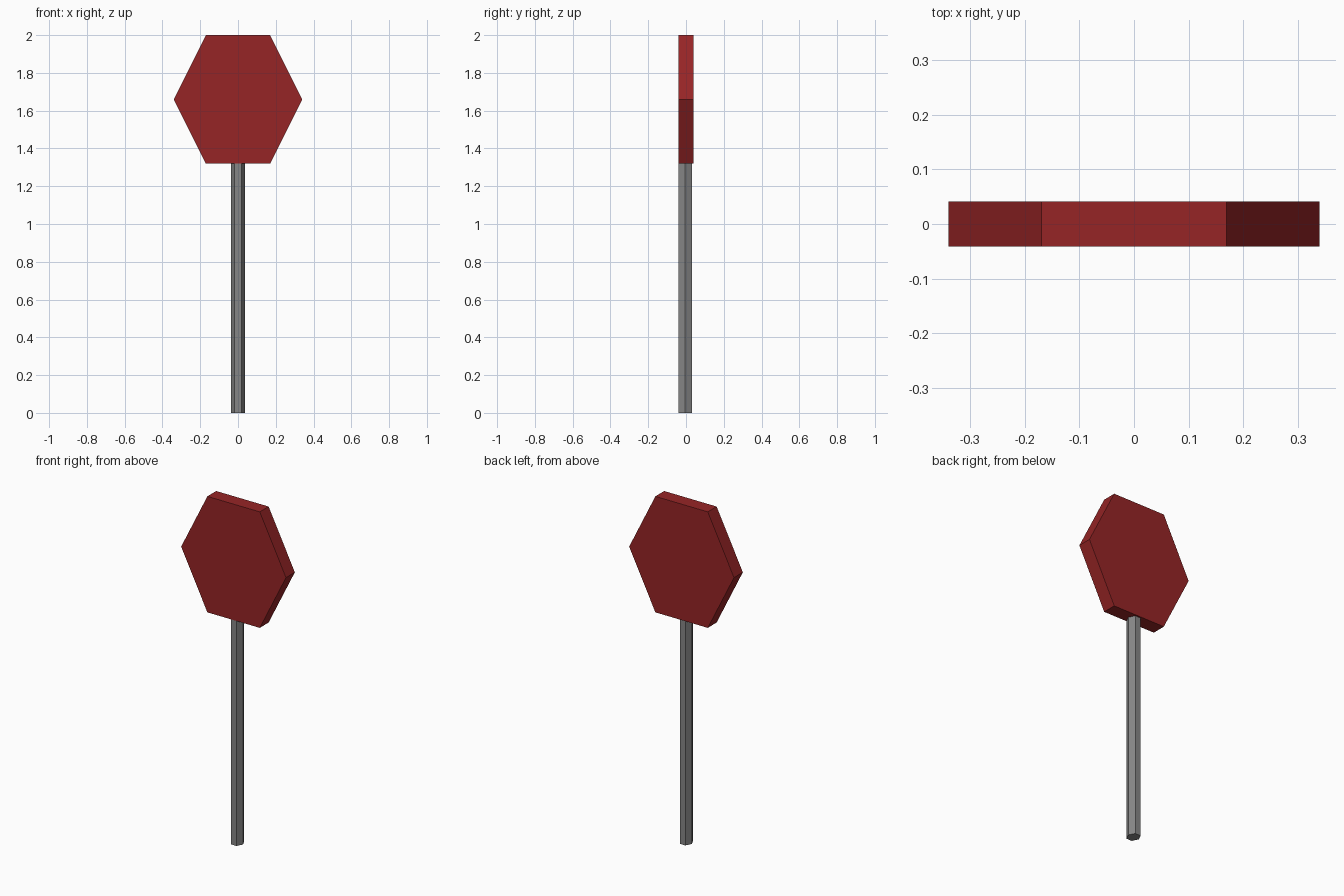
import bpy
import bmesh
from mathutils import Vector

cube = bpy.data.objects.get("Cube")
if cube:
    bpy.data.objects.remove(cube, do_unlink=True)


def make_material(name, color):
    mat = bpy.data.materials.new(name)
    mat.use_nodes = True
    mat.diffuse_color = color
    mat.node_tree.nodes["Principled BSDF"].inputs["Base Color"].default_value = color
    return mat


def hex_prism(name, radius, center, extrude, u, v, mat):
    """Hexagon as wide as it is tall, in the u/v plane, pushed along extrude."""
    half = radius / 2
    outline = [(radius, 0), (half, radius), (-half, radius),
               (-radius, 0), (-half, -radius), (half, -radius)]
    bm = bmesh.new()
    base = bm.faces.new([bm.verts.new(Vector(center) + u * a + v * b) for a, b in outline])
    result = bmesh.ops.extrude_face_region(bm, geom=[base], use_keep_orig=True)
    moved = [g for g in result["geom"] if isinstance(g, bmesh.types.BMVert)]
    bmesh.ops.translate(bm, verts=moved, vec=extrude)
    bmesh.ops.recalc_face_normals(bm, faces=bm.faces)
    mesh = bpy.data.meshes.new(name)
    bm.to_mesh(mesh)
    bm.free()
    mesh.materials.append(mat)
    obj = bpy.data.objects.new(name, mesh)
    bpy.context.collection.objects.link(obj)
    return obj


X, Y, Z = Vector((1, 0, 0)), Vector((0, 1, 0)), Vector((0, 0, 1))
red = make_material("sign_red", (0.305, 0.018, 0.019, 1))
gray = make_material("post_gray", (0.24, 0.24, 0.24, 1))

# Flat hexagonal board
hex_prism("sign_board", 0.34, (0, -0.041, 1.66), Y * 0.082, X, Z, red)

# Slim hexagonal post running up into the board
hex_prism("post", 0.036, (0, -0.004, 0), Z * 1.33, X, Y, gray)
